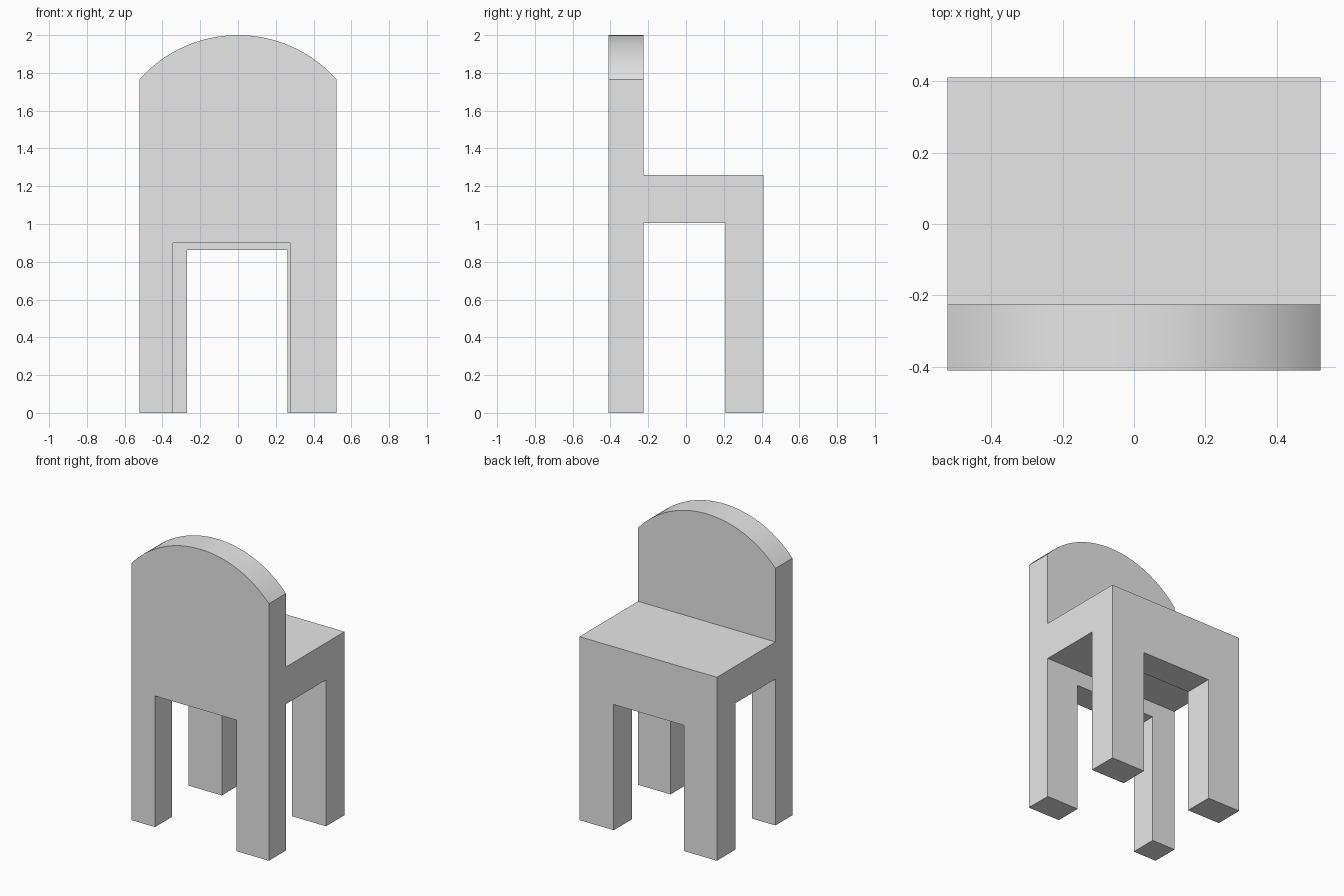
import bpy
import bmesh
import math
from mathutils import Vector

cube = bpy.data.objects.get("Cube")
if cube:
    bpy.data.objects.remove(cube, do_unlink=True)

HALF_W, HALF_D = 0.522, 0.41
PANEL_Y = -0.225      # inner face of the backrest
LEG_Y = 0.21          # inner face of the leg frame opposite the backrest
SEAT_TOP, SEAT_BOTTOM = 1.26, 1.005
SHOULDER, TOP = 1.765, 2.0


def material(name, color):
    mat = bpy.data.materials.new(name)
    mat.use_nodes = True
    mat.diffuse_color = color
    mat.node_tree.nodes["Principled BSDF"].inputs["Base Color"].default_value = color
    return mat


def prism(name, points, axis, start, end):
    """Extrude a closed profile along x (points are y, z) or y (points are x, z)."""
    bm = bmesh.new()
    place = (lambda a, b: (start, a, b)) if axis == "x" else (lambda a, b: (a, start, b))
    face = bm.faces.new([bm.verts.new(place(a, b)) for a, b in points])
    moved = bmesh.ops.extrude_face_region(bm, geom=[face])["geom"]
    offset = Vector((end - start, 0, 0) if axis == "x" else (0, end - start, 0))
    bmesh.ops.translate(bm, vec=offset,
                        verts=[g for g in moved if isinstance(g, bmesh.types.BMVert)])
    bmesh.ops.recalc_face_normals(bm, faces=bm.faces)
    mesh = bpy.data.meshes.new(name)
    bm.to_mesh(mesh)
    bm.free()
    obj = bpy.data.objects.new(name, mesh)
    bpy.context.collection.objects.link(obj)
    return obj


def rectangle(a0, a1, b0, b1):
    return [(a0, b0), (a1, b0), (a1, b1), (a0, b1)]


def carve(target, cutter, operation):
    """Apply a boolean and discard the cutter."""
    cutter.hide_render = True
    mod = target.modifiers.new(cutter.name, "BOOLEAN")
    mod.operation, mod.object, mod.solver = operation, cutter, "EXACT"
    bpy.context.view_layer.objects.active = target
    bpy.ops.object.modifier_apply(modifier=mod.name)
    bpy.data.objects.remove(cutter, do_unlink=True)


# Chair body: side silhouette with backrest, seat and legs
side = [(-HALF_D, 0), (PANEL_Y, 0), (PANEL_Y, SEAT_BOTTOM), (LEG_Y, SEAT_BOTTOM),
        (LEG_Y, 0), (HALF_D, 0), (HALF_D, SEAT_TOP), (PANEL_Y, SEAT_TOP),
        (PANEL_Y, TOP + 0.1), (-HALF_D, TOP + 0.1)]
chair = prism("chair", side, "x", -HALF_W - 0.1, HALF_W + 0.1)

# Rounded backrest top and overall width
rise = TOP - SHOULDER
radius = (HALF_W ** 2 + rise ** 2) / (2 * rise)
sweep = math.asin(HALF_W / radius)
steps = 40
angles = [sweep * (1 - 2 * i / steps) for i in range(steps + 1)]
outline = [(-HALF_W, -0.1), (HALF_W, -0.1)]
outline += [(radius * math.sin(a), TOP - radius + radius * math.cos(a)) for a in angles]
carve(chair, prism("arched_outline", outline, "y", -1, 1), "INTERSECT")

# Openings between the legs, slightly different under the backrest and the seat edge
carve(chair, prism("backrest_opening", rectangle(-0.343, 0.275, -0.1, 0.9),
                   "y", -1, 0), "DIFFERENCE")
carve(chair, prism("seat_edge_opening", rectangle(-0.27, 0.262, -0.1, 0.863),
                   "y", 0, 1), "DIFFERENCE")

# Single grey finish, smooth only along the arch
chair.data.materials.clear()
chair.data.materials.append(material("plain_grey", (0.8, 0.8, 0.8, 1)))
for face in chair.data.polygons:
    face.material_index = 0
bpy.ops.object.select_all(action="DESELECT")
chair.select_set(True)
bpy.context.view_layer.objects.active = chair
bpy.ops.object.shade_smooth_by_angle(angle=math.radians(30))
